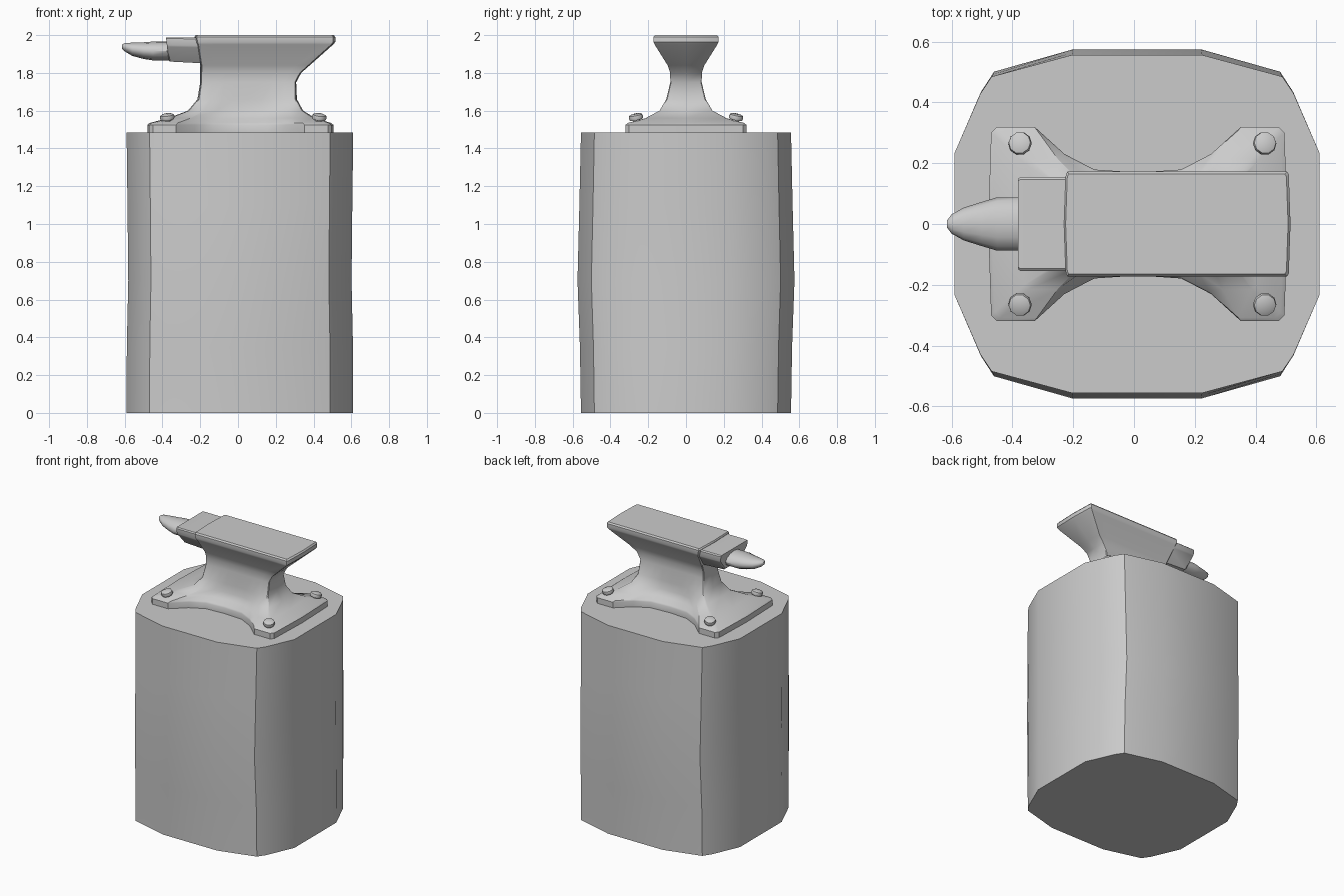
import bpy, bmesh
from math import cos, sin, pi, radians
from mathutils import Matrix

if "Cube" in bpy.data.objects:
    bpy.data.objects.remove(bpy.data.objects["Cube"])


def loft(name, rings, angle=35):
    """Skin a list of equal-length closed rings and cap both ends."""
    bm = bmesh.new()
    loops = [[bm.verts.new(p) for p in ring] for ring in rings]
    n = len(rings[0])
    for a, b in zip(loops, loops[1:]):
        for i in range(n):
            j = (i + 1) % n
            bm.faces.new((a[i], a[j], b[j], b[i]))
    bm.faces.new(loops[0][::-1])
    bm.faces.new(loops[-1])
    bmesh.ops.recalc_face_normals(bm, faces=bm.faces[:])
    mesh = bpy.data.meshes.new(name)
    bm.to_mesh(mesh)
    bm.free()
    ob = bpy.data.objects.new(name, mesh)
    bpy.context.collection.objects.link(ob)
    bpy.ops.object.select_all(action='DESELECT')
    ob.select_set(True)
    bpy.context.view_layer.objects.active = ob
    bpy.ops.object.shade_smooth_by_angle(angle=radians(angle))
    return ob


def mirror_quarter(q):
    """Quarter outline from +x axis to +y axis -> full closed outline."""
    half = q + [(-x, y) for x, y in q[::-1] if x > 0]
    return half + [(x, -y) for x, y in half[::-1] if y > 0]


# wooden block: faceted rounded square, slightly bulged in y and waisted in x
outline = mirror_quarter([(.6, .235), (.515, .43), (.478, .485), (.215, .556)])
block_levels = [(0, 1, 1), (.35, .998, 1.01), (.7, .985, 1.033),
                (1.1, .992, 1.015), (1.485, 1, 1)]
loft("wooden_block", [[(.01 + x * sx, y * sy, z) for x, y in outline]
                      for z, sx, sy in block_levels])

# anvil body: four-footed base outline blending into a rectangle
foot = mirror_quarter([(1, 0), (.98, .94), (.94, 1), (.69, 1),
                       (.49, .72), (.29, .56), (0, .53)])
rect = mirror_quarter([(1, 0), (.985, .95), (.97, 1), (.75, 1),
                       (.5, 1), (.28, 1), (0, 1)])
body_levels = [  # z, x min, x max, half width, blend to rectangle
    (1.485, -.48, .505, .32, 0), (1.525, -.48, .505, .32, 0),
    (1.535, -.468, .492, .308, 0), (1.56, -.37, .41, .215, .1),
    (1.60, -.265, .345, .14, .4), (1.66, -.215, .312, .105, .85),
    (1.75, -.2, .308, .083, 1), (1.80, -.2, .335, .084, 1),
    (1.84, -.2, .38, .097, 1), (1.95, -.22, .504, .166, 1),
    (1.963, -.225, .515, .172, 1), (1.99, -.23, .515, .172, 1),
    (2.0, -.225, .507, .164, 1)]
rings = []
for z, x0, x1, w, t in body_levels:
    c, h = (x0 + x1) / 2, (x1 - x0) / 2
    rings.append([(c + h * (fx + (rx - fx) * t), w * (fy + (ry - fy) * t), z)
                  for (fx, fy), (rx, ry) in zip(foot, rect)])
loft("anvil_body", rings)

# cutting table: tapered step between the face and the horn
section = [(.085, 0), (.15, .08), (.155, .09), (.155, .125), (.147, .132)]
section = section + [(-y, z) for y, z in section[::-1]]
loft("cutting_table", [[(x + sh * z, y * s, base + z * zs) for y, z in section]
                       for x, sh, s, base, zs in
                       [(-.368, -.1, .97, 1.868, .9), (-.36, -.1, 1, 1.86, .97),
                        (-.17, 0, 1, 1.85, 1.04)]])

# horn: x, half width, top, bottom
horn_sections = [(-.34, .088, 1.968, 1.866), (-.45, .088, 1.966, 1.866),
                 (-.5, .073, 1.962, 1.874), (-.56, .054, 1.96, 1.89),
                 (-.6, .032, 1.958, 1.914), (-.615, .012, 1.95, 1.93)]
loft("horn", [[(x, w * cos(a), (t + b) / 2 + (t - b) / 2 * sin(a))
               for a in [2 * pi * i / 12 for i in range(12)]]
              for x, w, t, b in horn_sections], 50)

# bolts: domed heads tilted with the slope of each foot
for ix, bx in ((-1, -.375), (1, .43)):
    for iy in (-1, 1):
        head = [(.02, -.035), (.02, -.012), (.036, -.012), (.039, 0),
                (.036, .012), (.022, .018)]
        bolt = loft("bolt_%s_%s" % ("left" if ix < 0 else "right",
                                    "front" if iy < 0 else "back"),
                    [[(r * cos(2 * pi * i / 10), r * sin(2 * pi * i / 10), z)
                      for i in range(10)] for r, z in head])
        bolt.matrix_world = (Matrix.Translation((bx, .265 * iy, 1.565))
                             @ Matrix.Rotation(radians(8 * ix), 4, 'Y')
                             @ Matrix.Rotation(radians(-12 * iy), 4, 'X'))
